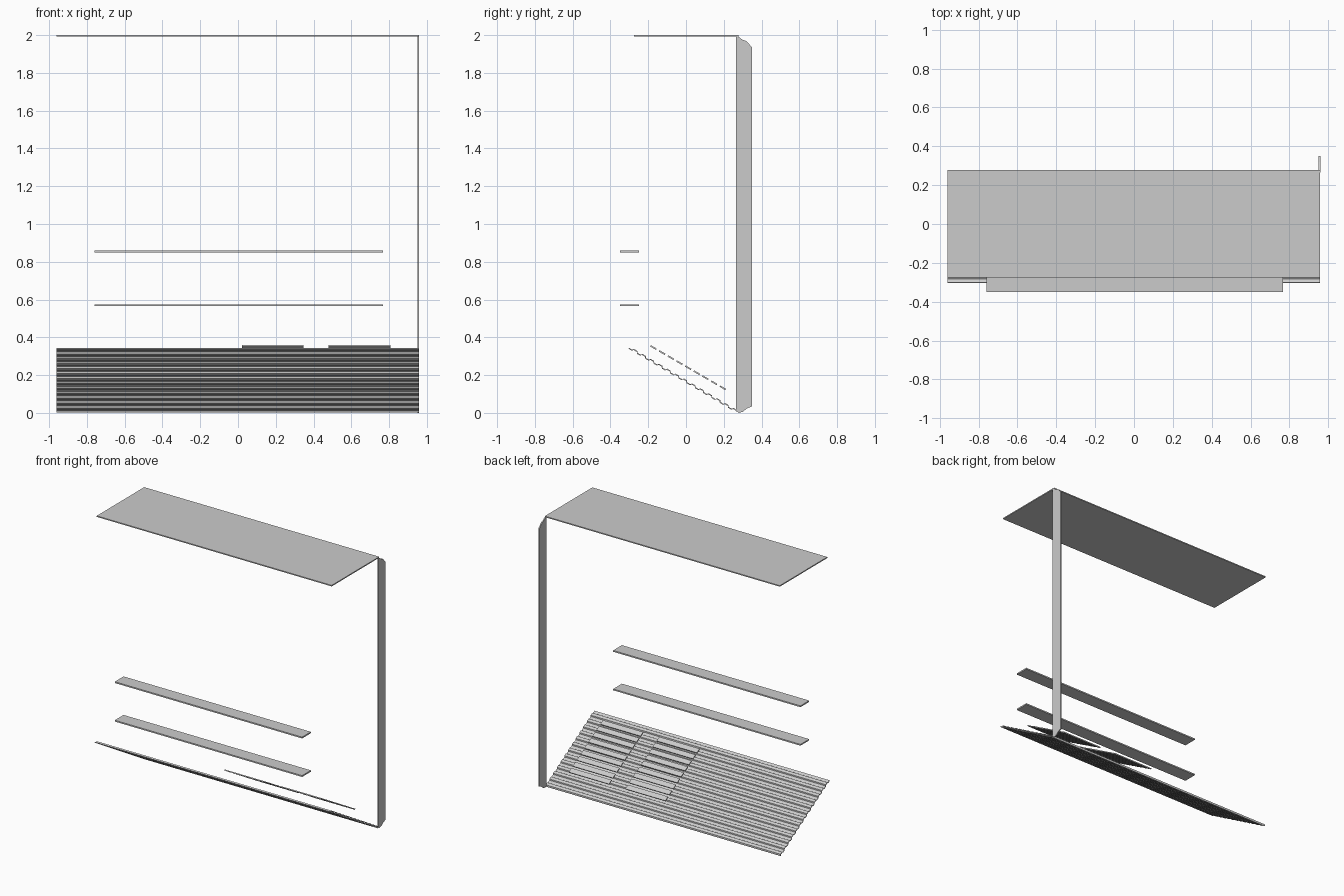
import bpy, math

if "Cube" in bpy.data.objects:
    bpy.data.objects.remove(bpy.data.objects["Cube"])

def add_mesh(name, verts, faces):
    me = bpy.data.meshes.new(name)
    me.from_pydata(verts, [], faces)
    me.validate()
    ob = bpy.data.objects.new(name, me)
    bpy.context.collection.objects.link(ob)
    return ob

def extrude_x(name, profile, x0, x1):
    """Solid bar: closed (y, z) profile swept along x."""
    n = len(profile)
    verts = [(x, y, z) for x in (x0, x1) for y, z in profile]
    faces = [(i, (i + 1) % n, n + (i + 1) % n, n + i) for i in range(n)]
    faces += [tuple(reversed(range(n))), tuple(range(n, 2 * n))]
    return add_mesh(name, verts, faces)

def box(name, x, y, z):
    return extrude_x(name, [(y[0], z[0]), (y[1], z[0]), (y[1], z[1]), (y[0], z[1])], *x)

# Top panel
box("top_panel", (-0.96, 0.957), (-0.275, 0.278), (1.992, 2.0))

# Rear side flange with clipped corners
extrude_x("side_flange", [(0.265, 0.012), (0.28, 0.0), (0.302, 0.006), (0.32, 0.022), (0.35, 0.035),
                          (0.35, 1.935), (0.32, 1.968), (0.30, 1.975), (0.28, 1.99), (0.265, 2.0)],
          0.951, 0.959)

# Two horizontal trim strips
for name, z in (("upper_strip", 0.854), ("lower_strip", 0.57)):
    box(name, (-0.76, 0.768), (-0.35, -0.248), (z - 0.005, z + 0.005))

# Sloped corrugated base sheet: ridges perpendicular to the slope line
start, end = (-0.30, 0.345), (0.27, 0.007)
length = math.dist(start, end)
d = ((end[0] - start[0]) / length, (end[1] - start[1]) / length)
nrm = (-d[1], d[0])

def on_slope(s, h):
    return (start[0] + d[0] * s + nrm[0] * h, start[1] + d[1] * s + nrm[1] * h)

ridges = 13
pitch = length / ridges
path = []
for i in range(ridges):
    for f, h in ((0.0, -0.004), (0.4, -0.004), (0.5, 0.004), (0.9, 0.004)):
        path.append(((i + f) * pitch, h))
path.append((length, -0.004))
t = 0.003
profile = [on_slope(s, h - t) for s, h in path] + [on_slope(s, h + t) for s, h in reversed(path)]
n = len(path)
verts = [(x, y, z) for x in (-0.96, 0.957) for y, z in profile]
m = 2 * n
faces = [(i, (i + 1) % m, m + (i + 1) % m, m + i) for i in range(m)]
for i in range(n - 1):
    j = m - 1 - i
    faces += [(i, j, j - 1, i + 1), (m + i, m + i + 1, m + j - 1, m + j)]
add_mesh("corrugated_sheet", verts, faces)

# Two columns of louvre slats floating parallel to the sheet
s0, e0 = (-0.188, 0.355), (0.225, 0.115)
slats = 9
for col, (x0, x1) in enumerate(((0.02, 0.348), (0.48, 0.808))):
    for i in range(slats):
        f0, f1 = i / slats, (i + 0.68) / slats
        a = [s0[k] + (e0[k] - s0[k]) * f0 for k in (0, 1)]
        b = [s0[k] + (e0[k] - s0[k]) * f1 for k in (0, 1)]
        o = (nrm[0] * 0.004, nrm[1] * 0.004)
        extrude_x(f"louvre_slat_{col}_{i}",
                  [(a[0] - o[0], a[1] - o[1]), (b[0] - o[0], b[1] - o[1]),
                   (b[0] + o[0], b[1] + o[1]), (a[0] + o[0], a[1] + o[1])], x0, x1)
